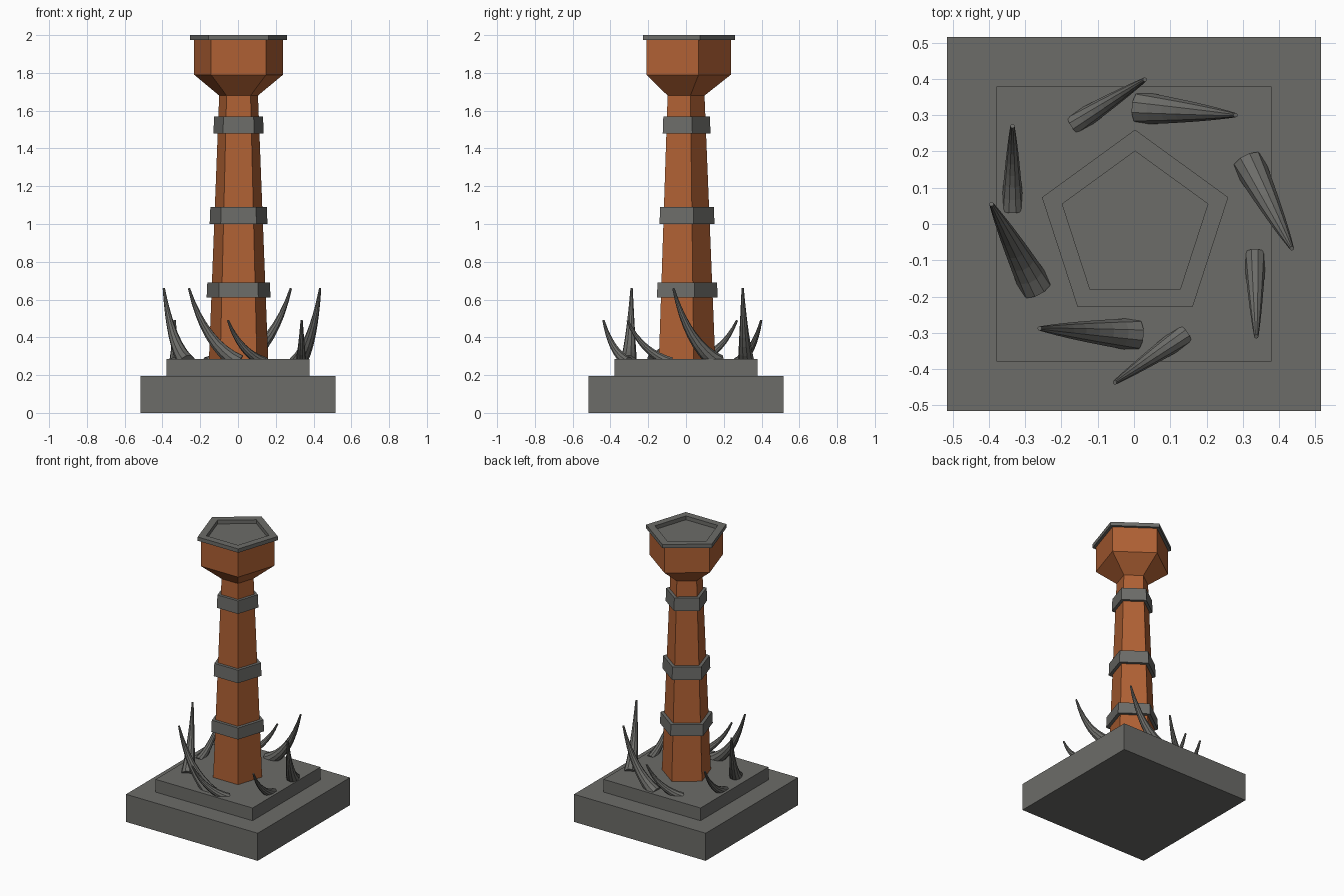
import bpy, bmesh, math
from mathutils import Vector

if "Cube" in bpy.data.objects:
    bpy.data.objects.remove(bpy.data.objects["Cube"])


def make_material(name, color):
    mat = bpy.data.materials.new(name)
    mat.use_nodes = True
    mat.diffuse_color = (*color, 1)
    mat.node_tree.nodes["Principled BSDF"].inputs["Base Color"].default_value = (*color, 1)
    return mat


stone = make_material("grey stone", (0.15, 0.15, 0.14))
clay = make_material("orange brown clay", (0.43, 0.118, 0.034))


def finish(name, bm, mat):
    bmesh.ops.recalc_face_normals(bm, faces=bm.faces)
    mesh = bpy.data.meshes.new(name)
    bm.to_mesh(mesh)
    bm.free()
    mesh.materials.append(mat)
    obj = bpy.data.objects.new(name, mesh)
    bpy.context.collection.objects.link(obj)
    return obj


def loft(bm, rings):
    """Skin a list of vertex rings and cap both ends."""
    loops = [[bm.verts.new(p) for p in ring] for ring in rings]
    for a, b in zip(loops, loops[1:]):
        for i in range(len(a)):
            j = (i + 1) % len(a)
            bm.faces.new((a[i], a[j], b[j], b[i]))
    bm.faces.new(loops[0])
    bm.faces.new(loops[-1])


def pentagon(radius, z):
    angles = [math.radians(90 + 72 * i) for i in range(5)]
    return [(0.003 + radius * math.cos(a), -0.01 + radius * math.sin(a), z) for a in angles]


def pentagon_part(name, profile, mat):
    bm = bmesh.new()
    loft(bm, [pentagon(r, z) for r, z in profile])
    return finish(name, bm, mat)


def slab(name, half, low, high):
    bm = bmesh.new()
    corners = [(-half, -half), (half, -half), (half, half), (-half, half)]
    loft(bm, [[(x, y, z) for x, y in corners] for z in (low, high)])
    return finish(name, bm, stone)


def horn(name, base, tip, tip_z, thick, rings=9, sides=10):
    """Tapered horn that leaves the plinth low and curls upward."""
    start, end = Vector((*base, 0.265)), Vector((*tip, tip_z))
    bend = start.lerp(end, 0.68)
    bend.z = start.z + 0.25 * (tip_z - start.z)
    across = (end - start).cross(Vector((0, 0, 1))).normalized()
    sections = []
    for k in range(rings):
        t = k / (rings - 1)
        centre = start.lerp(bend, t).lerp(bend.lerp(end, t), t)
        up = across.cross((bend - start).lerp(end - bend, t)).normalized()
        r = thick * (1 - t) + 0.006 * t
        angles = [2 * math.pi * i / sides for i in range(sides)]
        sections.append([centre + r * (math.cos(a) * across + math.sin(a) * up) for a in angles])
    bm = bmesh.new()
    loft(bm, sections)
    return finish(name, bm, stone)


# Stepped base
slab("base_slab", 0.515, 0, 0.195)
slab("plinth", 0.379, 0.195, 0.285)

# Tapering shaft and flared bowl
pentagon_part("shaft", [(0.165, 0.28), (0.108, 1.68)], clay)
pentagon_part("bowl", [(0.108, 1.68), (0.247, 1.79), (0.247, 1.975), (0.213, 1.975),
                       (0.213, 1.89)], clay)

# Rim with recessed floor
pentagon_part("bowl_rim", [(0.247, 1.973), (0.27, 1.973), (0.27, 2.0), (0.211, 2.0),
                           (0.211, 1.9)], stone)

# Bands around the shaft
for name, low, high, radius in (("lower_band", 0.61, 0.69, 0.178),
                                ("middle_band", 1.0, 1.09, 0.161),
                                ("upper_band", 1.48, 1.57, 0.14)):
    pentagon_part(name, [(radius, low), (radius - 0.004, high)], stone)

# Horns circling the shaft
large = [((0.315, 0.17), (0.435, -0.067)), ((0.015, 0.32), (0.28, 0.3)),
         ((-0.27, -0.175), (-0.393, 0.055)), ((0.005, -0.305), (-0.26, -0.288))]
small = [((0.333, -0.08), (0.337, -0.31)), ((0.14, -0.305), (-0.053, -0.437)),
         ((-0.335, 0.04), (-0.335, 0.27)), ((-0.165, 0.275), (0.03, 0.398))]
for i, (base, tip) in enumerate(large):
    horn(f"large_horn_{i + 1}", base, tip, 0.66, 0.046)
for i, (base, tip) in enumerate(small):
    horn(f"small_horn_{i + 1}", base, tip, 0.49, 0.031)
